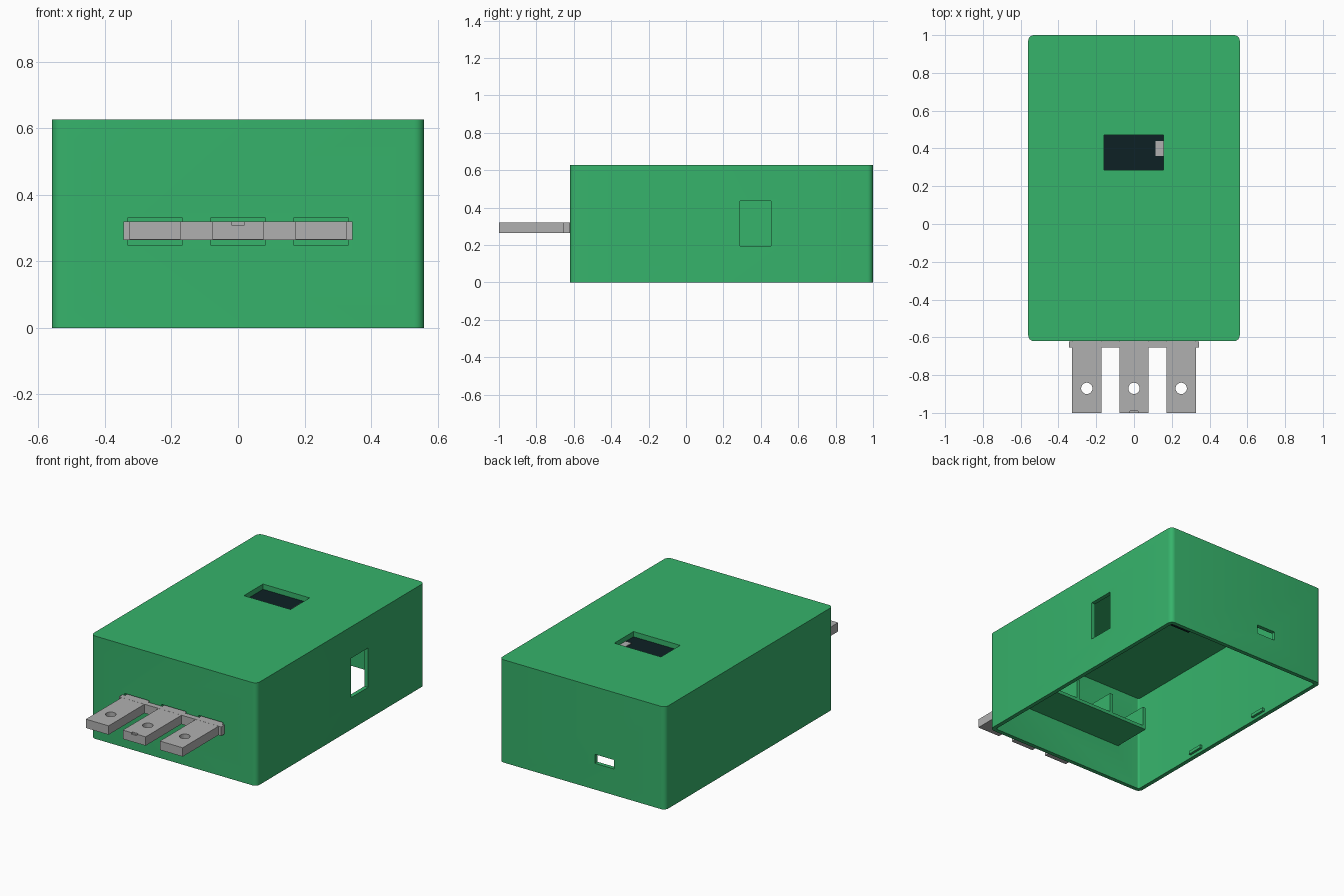
import bpy, bmesh, math
from mathutils import Matrix, Vector

if "Cube" in bpy.data.objects:
    bpy.data.objects.remove(bpy.data.objects["Cube"])


def material(name, rgb):
    m = bpy.data.materials.new(name)
    m.diffuse_color = (*rgb, 1)
    m.use_nodes = True
    m.node_tree.nodes["Principled BSDF"].inputs["Base Color"].default_value = m.diffuse_color
    return m


GREEN = material("green plastic", (0.037, 0.451, 0.147))
GREY = material("light grey", (0.434, 0.434, 0.434))
DARK = material("dark screen", (0.004, 0.015, 0.018))


def link(name, bm, mat):
    me = bpy.data.meshes.new(name)
    bm.to_mesh(me)
    bm.free()
    me.materials.append(mat)
    ob = bpy.data.objects.new(name, me)
    bpy.context.collection.objects.link(ob)
    return ob


def add_box(bm, x, y, z):
    """Add a box spanning the given (min, max) ranges."""
    size = Vector((x[1] - x[0], y[1] - y[0], z[1] - z[0]))
    mid = Vector((sum(x), sum(y), sum(z))) / 2
    mat = Matrix.Translation(mid) @ Matrix.Diagonal((*size, 1))
    return bmesh.ops.create_cube(bm, size=1, matrix=mat)["verts"]


def boxes(name, mat, *ranges, radius=0):
    bm = bmesh.new()
    for r in ranges:
        add_box(bm, *r)
    if radius:  # round the upright edges
        edges = [e for e in bm.edges
                 if abs(e.verts[0].co.z - e.verts[1].co.z) > 0.1]
        bmesh.ops.bevel(bm, geom=edges, offset=radius, segments=6,
                        profile=0.5, affect='EDGES')
    return link(name, bm, mat)


def cut(ob, cutter):
    """Subtract the cutter, keep the result and delete the cutter."""
    mod = ob.modifiers.new("cut", 'BOOLEAN')
    mod.operation, mod.solver, mod.object = 'DIFFERENCE', 'EXACT', cutter
    deps = bpy.context.evaluated_depsgraph_get()
    mesh = bpy.data.meshes.new_from_object(ob.evaluated_get(deps))
    ob.modifiers.clear()
    ob.data = mesh
    bpy.data.objects.remove(cutter)


PRONGS = (-0.25, 0, 0.25)
WALL = 0.025

# Open-bottomed case with rounded upright corners
case = boxes("case", GREEN, ((-0.56, 0.56), (-0.62, 1.0), (0, 0.627)), radius=0.03)
cut(case, boxes("cavity", GREEN,
                ((-0.56 + WALL, 0.56 - WALL), (-0.62 + WALL, 1 - WALL), (-0.1, 0.595)),
                radius=0.012))
# Screen window, side window, rear socket and front slots
openings = [((-0.16, 0.155), (0.285, 0.47), (0.55, 0.7)),
            ((0.5, 0.6), (0.29, 0.455), (0.195, 0.435)),
            ((-0.215, -0.085), (0.9, 1.1), (0.16, 0.215))]
openings += [((x - 0.083, x + 0.083), (-0.7, -0.58), (0.25, 0.33)) for x in PRONGS]
cut(case, boxes("openings", GREEN, *openings))
bpy.ops.object.select_all(action='DESELECT')
case.select_set(True)
bpy.context.view_layer.objects.active = case
bpy.ops.object.shade_smooth_by_angle(angle=math.radians(30))

# Small catches inside the rim for a lid
boxes("lid_catches", GREEN,
      *[((s * 0.53 - 0.01, s * 0.53 + 0.01), (y - 0.05, y + 0.05), (0.018, 0.038))
        for s in (-1, 1) for y in (-0.08, 0.476)])

# Three-bay tray behind the front slots
boxes("tray_floor", GREEN, ((-0.38, 0.38), (-0.6, -0.35), (0.227, 0.248)))
boxes("tray_dividers", GREEN,
      *[((x - 0.01, x + 0.01), (-0.6, -0.35), (0.24, 0.37))
        for x in (-0.37, -0.125, 0.125, 0.37)])

# Key strip: crossbar and three prongs with drilled holes
boxes("key_crossbar", GREY, ((-0.345, 0.345), (-0.655, -0.622), (0.265, 0.32)))
for label, x in zip(("left", "middle", "right"), PRONGS):
    prong = boxes(label + "_prong", GREY,
                  ((x - 0.077, x + 0.077), (-1.0, -0.45), (0.2655, 0.3195)))
    bm = bmesh.new()
    bmesh.ops.create_cone(bm, cap_ends=True, segments=24, radius1=0.03, radius2=0.03,
                          depth=0.3, matrix=Matrix.Translation((x, -0.87, 0.3)))
    cut(prong, link("drill", bm, GREY))
    if x == 0:  # locating notch on the middle prong
        cut(prong, boxes("notch", GREY, ((-0.02, 0.02), (-1.1, -0.99), (0.31, 0.4))))

# Screen module under the window, with its pale connector
boxes("screen", DARK, ((-0.18, 0.175), (0.27, 0.485), (0.52, 0.592)))
boxes("screen_connector", GREY, ((0.115, 0.155), (0.36, 0.44), (0.588, 0.597)))
